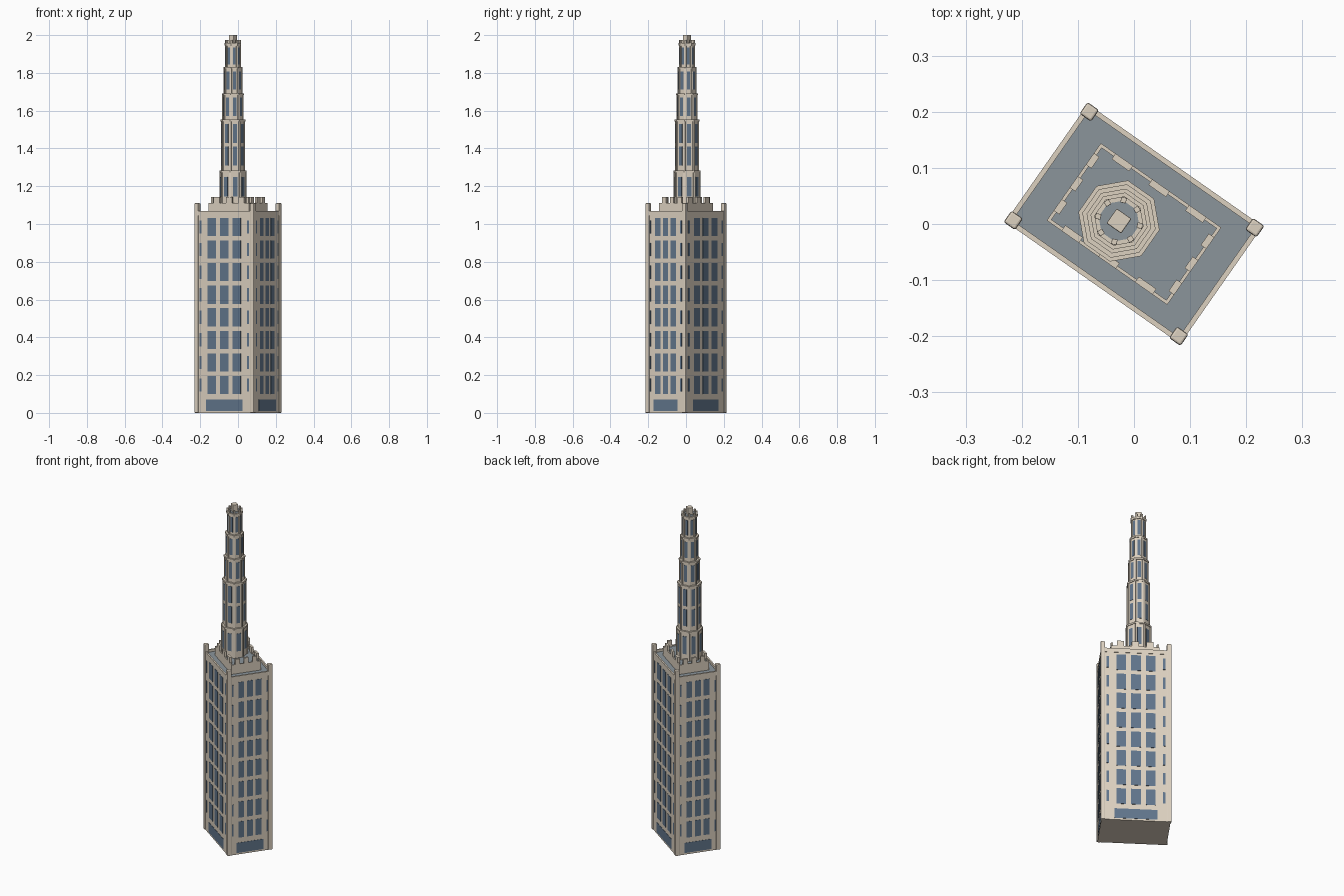
import bpy, bmesh, math
from mathutils import Matrix, Vector

if "Cube" in bpy.data.objects:
    bpy.data.objects.remove(bpy.data.objects["Cube"])

ROT = Matrix.Rotation(math.radians(-35), 4, 'Z')   # whole building is turned on plan
HU, HV = 0.188, 0.126                              # half size of main shaft
TC = Vector((-0.025, -0.011, 0))                   # spire centre in the turned frame


def material(name, c):
    m = bpy.data.materials.new(name)
    m.diffuse_color = (*c, 1)
    m.use_nodes = True
    m.node_tree.nodes["Principled BSDF"].inputs["Base Color"].default_value = m.diffuse_color
    return m


STONE = material("stone", (0.72, 0.64, 0.53))
GLASS = material("glass", (0.12, 0.18, 0.26))
ROOF = material("roof_grey", (0.26, 0.30, 0.33))


def finish(name, bm, mat, bevel=0):
    bm.transform(ROT)
    me = bpy.data.meshes.new(name)
    bm.to_mesh(me)
    bm.free()
    me.materials.append(mat)
    ob = bpy.data.objects.new(name, me)
    bpy.context.collection.objects.link(ob)
    if bevel:
        mod = ob.modifiers.new("bevel", 'BEVEL')
        mod.width, mod.segments = bevel, 2
    return ob


def add_box(bm, center, size, turn=0, pivot=Vector((0, 0, 0))):
    m = (Matrix.Translation(pivot) @ Matrix.Rotation(turn, 4, 'Z')
         @ Matrix.Translation(center) @ Matrix.Diagonal((*size, 1)))
    bmesh.ops.create_cube(bm, size=1, matrix=m)


def boxes(name, items, mat, bevel=0):
    """items: (u, v, z0, z1, width_u, width_v)"""
    bm = bmesh.new()
    for u, v, z0, z1, du, dv in items:
        add_box(bm, (u, v, (z0 + z1) / 2), (du, dv, z1 - z0))
    return finish(name, bm, mat, bevel)


def rim(hu, hv, z0, z1, t):
    return [(0, s * (hv - t / 2), z0, z1, 2 * hu, t) for s in (-1, 1)] + \
           [(s * (hu - t / 2), 0, z0, z1, t, 2 * hv - 2 * t) for s in (-1, 1)]


def add_octagon(bm, r, z0, z1):
    m = Matrix.Translation(TC + Vector((0, 0, (z0 + z1) / 2))) @ Matrix.Rotation(math.pi / 8, 4, 'Z')
    bmesh.ops.create_cone(bm, cap_ends=True, segments=8, radius1=r, radius2=r,
                          depth=z1 - z0, matrix=m)


# Main shaft, parapet, roof and corner piers
boxes("main_shaft", [(0, 0, 0, 1.05, 2 * HU, 2 * HV)], STONE)
boxes("parapet", rim(HU + 0.002, HV + 0.002, 1.045, 1.07, 0.009), STONE)
boxes("main_roof", [(0, 0, 1.045, 1.056, 2 * HU - 0.012, 2 * HV - 0.012)], ROOF)
boxes("corner_piers", [(a * 0.18, b * 0.118, 0, 1.11, 0.025, 0.025)
                       for a in (-1, 1) for b in (-1, 1)], STONE, 0.004)

# Shaft glazing: three wide bays, two slim strips and an entrance per side
wins, slim, doors = [], [], []
P = 0.003
for s in (-1, 1):
    for r in range(8):
        z = 0.148 + r * 0.1194
        for k in (-1, 0, 1):
            wins.append((k * 0.08, s * HV, z - 0.048, z + 0.048, 0.053, P))
            wins.append((s * HU, k * 0.05, z - 0.048, z + 0.048, P, 0.033))
        for k in (-1, 1):
            slim.append((k * 0.153, s * HV, z - 0.035, z + 0.035, 0.013, P))
            slim.append((s * HU, k * 0.1, z - 0.035, z + 0.035, P, 0.009))
    doors.append((0, s * HV, 0.01, 0.07, 0.234, P))
    doors.append((s * HU, 0, 0.01, 0.07, P, 0.156))
boxes("bay_windows", wins, GLASS)
boxes("slim_windows", slim, GLASS)
boxes("entrances", doors, GLASS)

# Setback block with battlements
BU, BV = 0.131, 0.084
boxes("setback_block", [(0, 0, 1.05, 1.1, 2 * BU, 2 * BV)], STONE)
boxes("setback_rim", rim(BU, BV, 1.1, 1.112, 0.006), STONE)
boxes("setback_roof", [(0, 0, 1.098, 1.105, 2 * BU - 0.012, 2 * BV - 0.012)], ROOF)
merlons = []
for s in (-1, 1):
    for k in (-1, 0, 1):
        merlons.append((k * 0.08, s * (BV - 0.006), 1.1, 1.143, 0.038, 0.012))
        merlons.append((s * (BU - 0.006), k * 0.05, 1.1, 1.143, 0.012, 0.025))
boxes("battlements", merlons, STONE)

# Stepped octagonal spire: (ring radius, bottom, top, window rows)
tiers = [
    (0.073, 1.09, 1.28, [(1.145, 1.25)]),
    (0.066, 1.28, 1.55, [(1.31, 1.41), (1.43, 1.53)]),
    (0.058, 1.55, 1.69, [(1.572, 1.67)]),
    (0.051, 1.69, 1.83, [(1.712, 1.808)]),
    (0.043, 1.83, 1.95, [(1.845, 1.935)]),
]
shaft, ledge, ribs, glass = (bmesh.new() for _ in range(4))
for r, z0, z1, rows in tiers:
    rb = r - 0.003
    add_octagon(shaft, rb, z0, z1)
    add_octagon(ledge, r + 0.001, z1 - 0.008, z1 + 0.002)
    ap = rb * math.cos(math.pi / 8)
    for i in range(8):
        a = i * math.pi / 4
        for b, t in rows:
            add_box(glass, (ap, 0, (b + t) / 2), (0.003, 0.33 * r, t - b), a, TC)
        add_box(ribs, (rb - 0.002, 0, (z0 + z1) / 2), (0.008, 0.009, z1 - z0 - 0.002),
                a + math.pi / 8, TC)
finish("spire_tiers", shaft, STONE)
finish("spire_ledges", ledge, STONE)
finish("spire_ribs", ribs, STONE)
finish("spire_windows", glass, GLASS)

# Crown: collar, dark deck, pinnacles and square cap
collar, deck, pins = (bmesh.new() for _ in range(3))
add_octagon(collar, 0.045, 1.945, 1.957)
add_octagon(deck, 0.037, 1.95, 1.959)
for i in range(8):
    add_box(pins, (0.038, 0, 1.963), (0.01, 0.01, 0.024), (i + 0.5) * math.pi / 4, TC)
finish("crown_collar", collar, STONE)
finish("crown_deck", deck, ROOF)
finish("crown_pinnacles", pins, STONE, 0.001)
boxes("crown_cap", [(TC.x, TC.y, 1.95, 2.0, 0.032, 0.032)], STONE, 0.002)
